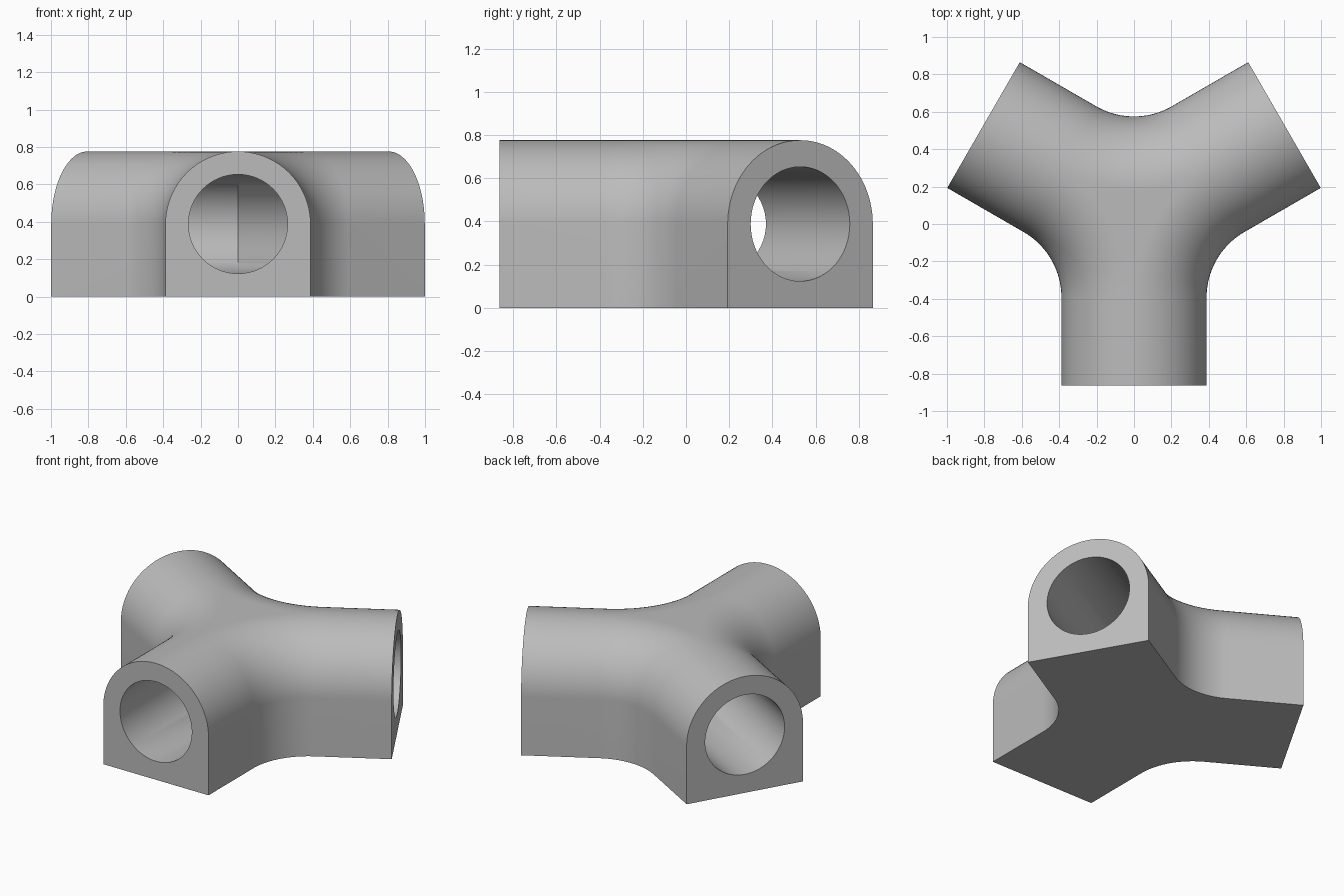
import bpy, bmesh
from math import radians, sin, cos, pi, sqrt
from mathutils import Vector

cube = bpy.data.objects.get("Cube")
if cube:
    bpy.data.objects.remove(cube, do_unlink=True)

R = 0.388            # outer radius, also the height of the bore axis
BORE = 0.265         # bore radius
LENGTH = 0.929       # arm length from the hub
FILLET = 0.404       # plan radius of the bend between arms
HUB = Vector((0, 0.0645, 0))
ARMS = [radians(a) for a in (-90, 30, 150)]
ARC, STEPS, SEGMENTS = 20, 24, 64
PER_ARM = ARC + 3    # outline points per arm

grey = bpy.data.materials.new("light_grey")
grey.use_nodes = True
colour = (0.5, 0.5, 0.5, 1)
grey.diffuse_color = colour
grey.node_tree.nodes["Principled BSDF"].inputs["Base Color"].default_value = colour


def polar(angle, dist):
    return Vector((cos(angle), sin(angle), 0)) * dist


def outline(width, z):
    """Three-armed plan outline with the given arm half width."""
    pts = []
    for a in ARMS:
        end, side = polar(a, LENGTH), polar(a + pi / 2, width)
        pts += [end - side, end + side]
        centre = polar(a + pi / 3, (R + FILLET) / sin(pi / 3))
        pts += [centre + polar(a - pi / 2 - pi / 3 * i / ARC, R + FILLET - width)
                for i in range(ARC + 1)]
    return [p + HUB + Vector((0, 0, z)) for p in pts]


bm = bmesh.new()

# Body: stacked outlines, straight walls below and a round crown above
layers = [(R, 0)]
for i in range(STEPS + 1):
    t = pi / 2 * i / STEPS
    layers.append((R * cos(t), R + R * sin(t)))
rings = [[bm.verts.new(p) for p in outline(w, z)] for w, z in layers]
count = len(rings[0])
for low, high in zip(rings, rings[1:]):
    for i in range(count):
        if i % PER_ARM:              # arm ends stay open
            j = (i + 1) % count
            bm.faces.new((low[i], low[j], high[j], high[i]))
bm.faces.new(rings[0][::-1])
# Flat crown between the three bends
bm.faces.new([v for i, v in enumerate(rings[-1]) if 2 <= i % PER_ARM < ARC + 2])

# Bores: a tube along each arm, mitred where the three meet
for a in ARMS:
    outer, inner = [], []
    for i in range(SEGMENTS):
        t = 2 * pi * i / SEGMENTS
        across = BORE * cos(t)
        base = HUB + polar(a + pi / 2, across) + Vector((0, 0, R + BORE * sin(t)))
        outer.append(bm.verts.new(base + polar(a, LENGTH)))
        inner.append(bm.verts.new(base + polar(a, abs(across) / sqrt(3))))
    for i in range(SEGMENTS):
        j = (i + 1) % SEGMENTS
        bm.faces.new((outer[i], outer[j], inner[j], inner[i]))
bmesh.ops.remove_doubles(bm, verts=bm.verts, dist=1e-5)

# Arm ends: flat faces around each bore
for a in ARMS:
    u = polar(a, 1)
    rim = [e for e in bm.edges if e.is_boundary
           and all((v.co - HUB).dot(u) > LENGTH - 0.001 for v in e.verts)]
    bmesh.ops.triangle_fill(bm, edges=rim, use_beauty=True, normal=u)
bmesh.ops.recalc_face_normals(bm, faces=bm.faces)

mesh = bpy.data.meshes.new("three_way_joint")
bm.to_mesh(mesh)
bm.free()
mesh.materials.append(grey)
body = bpy.data.objects.new("three_way_joint", mesh)
bpy.context.collection.objects.link(body)
bpy.ops.object.select_all(action='DESELECT')
bpy.context.view_layer.objects.active = body
body.select_set(True)
bpy.ops.object.shade_smooth_by_angle(angle=radians(30))
